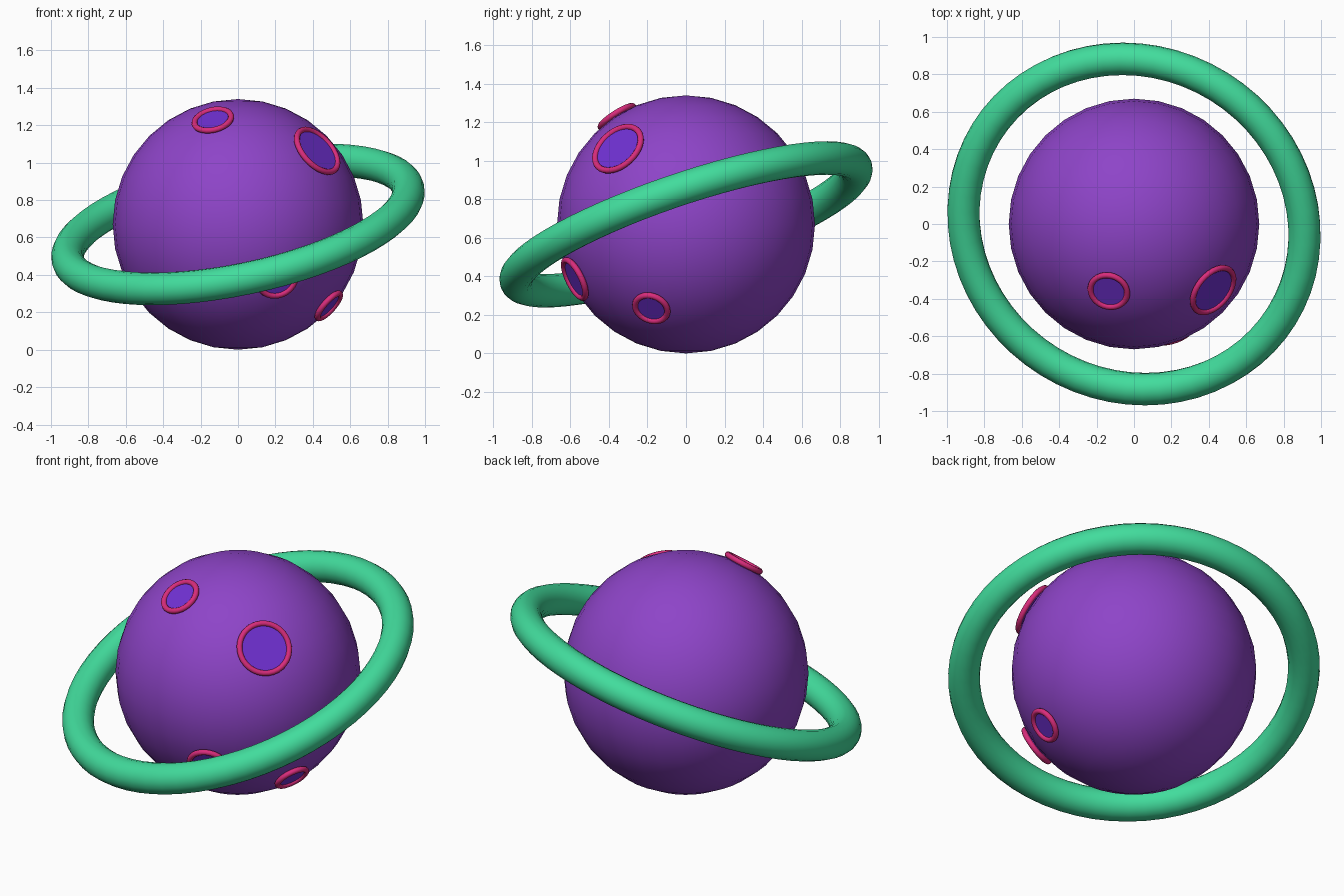
import bpy
import math
from mathutils import Vector

cube = bpy.data.objects.get("Cube")
if cube:
    bpy.data.objects.remove(cube, do_unlink=True)


def material(name, rgb):
    mat = bpy.data.materials.new(name)
    mat.use_nodes = True
    mat.diffuse_color = (*rgb, 1)
    mat.node_tree.nodes["Principled BSDF"].inputs["Base Color"].default_value = (*rgb, 1)
    return mat


def finish(name, mat, smooth_angle=40):
    obj = bpy.context.object
    obj.name = name
    obj.data.materials.append(mat)
    bpy.ops.object.shade_smooth_by_angle(angle=math.radians(smooth_angle))
    return obj


purple = material("planet purple", (0.27, 0.058, 0.578))
green = material("ring green", (0.054, 0.716, 0.335))
violet = material("crater violet", (0.162, 0.03, 0.65))
pink = material("rim pink", (0.69, 0.025, 0.2))

RADIUS = 0.67
CENTRE = Vector((0, 0, RADIUS))

# Planet body
bpy.ops.mesh.primitive_uv_sphere_add(segments=32, ring_count=16, radius=RADIUS, location=CENTRE)
finish("planet", purple)

# Tilted ring around the planet
bpy.ops.mesh.primitive_torus_add(
    major_radius=0.93, minor_radius=0.087, major_segments=64, minor_segments=16,
    location=CENTRE, rotation=(math.radians(18.3), math.radians(-12), 0))
finish("planet_ring", green, 60)

# Craters: name, outward direction, rim radius
craters = [
    ("top_crater", (-0.135, -0.36, 0.56), 0.1),
    ("upper_left_crater", (0.425, -0.355, 0.395), 0.139),
    ("lower_front_crater", (0.21, -0.58, -0.285), 0.108),
    ("lower_left_crater", (0.485, -0.18, -0.435), 0.087),
]
RIM = 0.016
for name, direction, radius in craters:
    out = Vector(direction).normalized()
    turn = out.to_track_quat("Z", "Y").to_euler()
    # Flat crater floor
    bpy.ops.mesh.primitive_cylinder_add(vertices=32, radius=radius, depth=0.02,
                                        location=CENTRE + out * 0.669, rotation=turn)
    finish(name + "_floor", violet)
    # Raised round rim
    bpy.ops.mesh.primitive_torus_add(major_radius=radius, minor_radius=RIM,
                                     major_segments=32, minor_segments=10,
                                     location=CENTRE + out * 0.677, rotation=turn)
    finish(name + "_rim", pink, 60)
